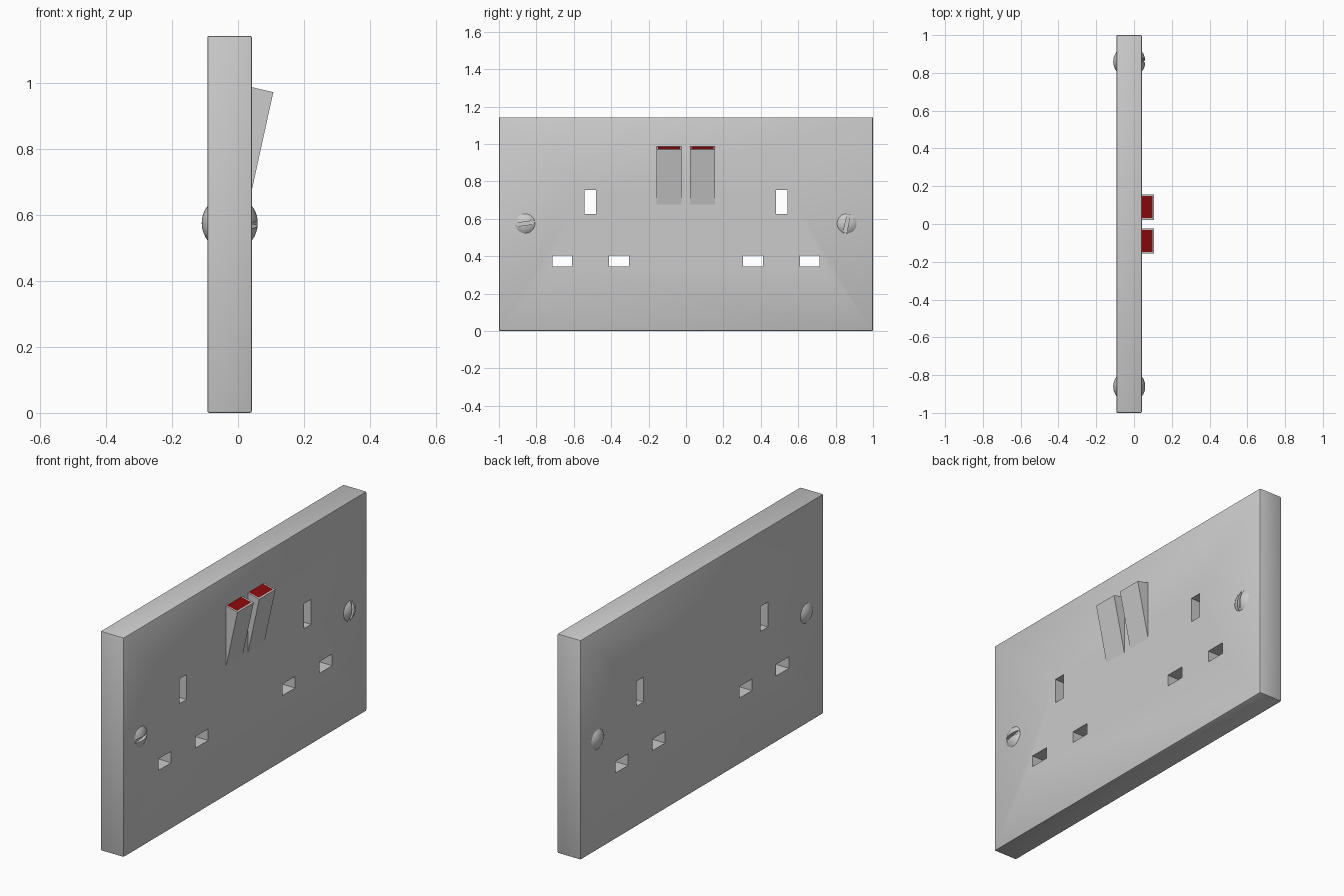
import bpy, bmesh, math
from mathutils import Matrix, Vector

if "Cube" in bpy.data.objects:
    bpy.data.objects.remove(bpy.data.objects["Cube"])

BACK, FRONT, HEIGHT = -0.093, 0.042, 1.143


def add_object(name, bm):
    mesh = bpy.data.meshes.new(name)
    bmesh.ops.recalc_face_normals(bm, faces=bm.faces)
    bm.to_mesh(mesh)
    bm.free()
    ob = bpy.data.objects.new(name, mesh)
    bpy.context.collection.objects.link(ob)
    return ob


def box(bm, center, size, turn=0.0, bevel=0.0):
    m = (Matrix.Translation(center) @ Matrix.Rotation(turn, 4, 'X')
         @ Matrix.Diagonal((*size, 1)))
    verts = bmesh.ops.create_cube(bm, size=1, matrix=m)['verts']
    if bevel:
        edges = {e for v in verts for e in v.link_edges}
        bmesh.ops.bevel(bm, geom=list(edges), offset=bevel, segments=2,
                        profile=0.5, affect='EDGES')


def select(ob):
    bpy.ops.object.select_all(action='DESELECT')
    ob.select_set(True)
    bpy.context.view_layer.objects.active = ob


def carve(ob, cutter):
    cutter.hide_render = True
    mod = ob.modifiers.new('carve', 'BOOLEAN')
    mod.object, mod.solver = cutter, 'EXACT'
    select(ob)
    bpy.ops.object.modifier_apply(modifier=mod.name)
    bpy.data.objects.remove(cutter)


def smooth(ob):
    select(ob)
    bpy.ops.object.shade_smooth_by_angle(angle=math.radians(30))


# Face plate with six pin holes
bm = bmesh.new()
box(bm, ((BACK + FRONT) / 2, 0, HEIGHT / 2), (FRONT - BACK, 2, HEIGHT), bevel=0.006)
plate = add_object('face_plate', bm)
bm = bmesh.new()
for s in (-1, 1):
    box(bm, (0, s * 0.512, 0.69), (0.5, 0.06, 0.13))
    for y in (0.358, 0.662):
        box(bm, (0, s * y, 0.374), (0.5, 0.105, 0.06))
carve(plate, add_object('pin_hole_cutter', bm))
smooth(plate)

# Slotted screws
for side, s, turn in (('left', -1, 8), ('right', 1, 78)):
    bm = bmesh.new()
    bmesh.ops.create_uvsphere(
        bm, u_segments=32, v_segments=24, radius=0.085,
        matrix=Matrix.Translation((-0.025, s * 0.86, 0.575)) @ Matrix.Rotation(math.pi / 2, 4, 'Y'))
    screw = add_object(side + '_screw', bm)
    bm = bmesh.new()
    box(bm, (0.093, s * 0.86, 0.575), (0.1, 0.3, 0.018), math.radians(turn))
    carve(screw, add_object('slot_cutter', bm))
    smooth(screw)

# Tilted rocker switches with a red top inset
red = bpy.data.materials.new('switch_red')
red.diffuse_color = (0.27, 0.003, 0.003, 1)
red.use_nodes = True
red.node_tree.nodes["Principled BSDF"].inputs["Base Color"].default_value = red.diffuse_color
white = bpy.data.materials.new('switch_body')
profile = [(0.107, 0.972), (0.021, 0.58), (0.0, 0.585), (0.0, 0.997)]
for side, y in (('left', -0.09), ('right', 0.089)):
    bm = bmesh.new()
    face = bm.faces.new([bm.verts.new((x, y - 0.067, z)) for x, z in profile])
    ext = bmesh.ops.extrude_face_region(bm, geom=[face])['geom']
    bmesh.ops.translate(bm, vec=Vector((0, 0.134, 0)),
                        verts=[v for v in ext if isinstance(v, bmesh.types.BMVert)])
    bmesh.ops.recalc_face_normals(bm, faces=bm.faces)
    top = max(bm.faces, key=lambda f: f.normal.z)
    bmesh.ops.inset_region(bm, faces=[top], thickness=0.012)
    top.material_index = 1
    rocker = add_object(side + '_rocker_switch', bm)
    rocker.data.materials.append(white)
    rocker.data.materials.append(red)
